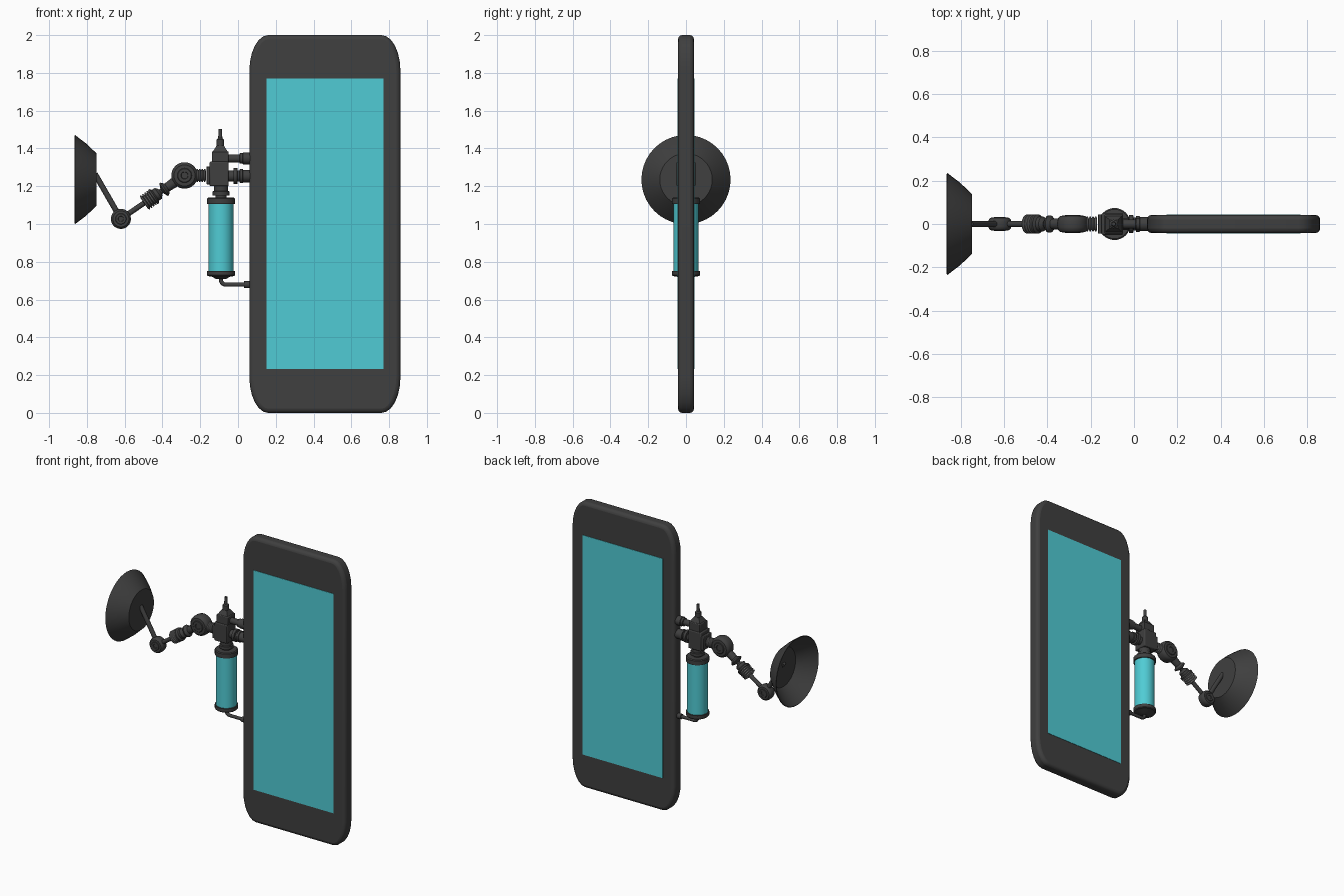
import bpy, bmesh, math
from mathutils import Vector

if "Cube" in bpy.data.objects:
    bpy.data.objects.remove(bpy.data.objects["Cube"], do_unlink=True)


def material(name, rgb):
    m = bpy.data.materials.new(name)
    m.use_nodes = True
    m.diffuse_color = (*rgb, 1)
    m.node_tree.nodes["Principled BSDF"].inputs["Base Color"].default_value = (*rgb, 1)
    return m


DARK = material("charcoal", (0.05, 0.05, 0.05))
TEAL = material("glowing_teal", (0.08, 0.6, 0.66))
STEEL = material("spring_grey", (0.17, 0.17, 0.17))


def finish(name, bm, mat, bevel=0, segments=2):
    bmesh.ops.recalc_face_normals(bm, faces=bm.faces)
    mesh = bpy.data.meshes.new(name)
    bm.to_mesh(mesh)
    bm.free()
    mesh.materials.append(mat)
    ob = bpy.data.objects.new(name, mesh)
    bpy.context.collection.objects.link(ob)
    if bevel:
        mod = ob.modifiers.new("bevel", "BEVEL")
        mod.width, mod.segments = bevel, segments
        mod.limit_method, mod.angle_limit = "ANGLE", math.radians(60)
    bpy.ops.object.select_all(action="DESELECT")
    ob.select_set(True)
    bpy.context.view_layer.objects.active = ob
    bpy.ops.object.shade_smooth_by_angle(angle=math.radians(35))
    return ob


def lathe(name, profile, origin, axis, mat=DARK, steps=32):
    """Revolve (radius, distance) points about an axis from origin."""
    bm = bmesh.new()
    turn = Vector(axis).to_track_quat("Z", "Y")
    pts = [bm.verts.new(Vector(origin) + turn @ Vector((r, 0, d))) for r, d in profile]
    edges = [bm.edges.new(p) for p in zip(pts, pts[1:])]
    bmesh.ops.spin(bm, geom=pts + edges, cent=origin, axis=turn @ Vector((0, 0, 1)),
                   angle=math.tau, steps=steps, use_merge=True)
    bmesh.ops.remove_doubles(bm, verts=bm.verts, dist=0.0002)
    return finish(name, bm, mat)


def rod(name, a, b, radius, mat=DARK):
    span = Vector(b) - Vector(a)
    return lathe(name, [(0, 0), (radius, 0), (radius, span.length), (0, span.length)],
                 a, span, mat, 16)


def box(name, low, high, mat=DARK, bevel=0.0, top=1.0):
    bm = bmesh.new()
    bmesh.ops.create_cube(bm, size=1)
    low, high = Vector(low), Vector(high)
    for v in bm.verts:
        taper = top if v.co.z > 0 else 1
        v.co = Vector((v.co.x * taper, v.co.y * taper, v.co.z)) * (high - low) + (low + high) / 2
    return finish(name, bm, mat, bevel)


# Panel: rounded outline with tall elliptical corners, extruded in depth
bm = bmesh.new()
outline = []
for sx, sz, start in ((1, 1, 0), (-1, 1, 90), (-1, -1, 180), (1, -1, 270)):
    for k in range(7):
        a = math.radians(start + 15 * k)
        outline.append(bm.verts.new((0.46 + sx * 0.3 + 0.1 * math.cos(a), -0.042,
                                     1 + sz * 0.81 + 0.19 * math.sin(a))))
slab = bmesh.ops.extrude_face_region(bm, geom=[bm.faces.new(outline)])
bmesh.ops.translate(bm, vec=(0, 0.084, 0),
                    verts=[g for g in slab["geom"] if isinstance(g, bmesh.types.BMVert)])
outline_face = [f for f in bm.faces if len(f.verts) > 4]
if len(outline_face) < 2:
    bmesh.ops.holes_fill(bm, edges=bm.edges)
finish("panel_body", bm, DARK, 0.022, 3)

# Screens on both sides
for side, y in (("front", -0.0425), ("back", 0.0425)):
    box(side + "_screen", (0.15, y - 0.002, 0.233), (0.77, y + 0.002, 1.77), TEAL)

# Hollow cup opening to the model's right
lathe("cup", [(0, 0), (0.139, 0), (0.192, 0.056), (0.236, 0.114),
              (0.232, 0.116), (0.187, 0.061), (0.135, 0.006), (0, 0.006)],
      (-0.749, 0, 1.235), (-1, 0, 0), DARK, 40)

# Jointed arm
elbow, shoulder = Vector((-0.62, 0, 1.027)), Vector((-0.283, 0, 1.257))
reach = shoulder - elbow
rod("cup_rod", (-0.757, 0, 1.265), elbow, 0.015)


def joint(name, c, r, h):
    half = [(0, h * 0.9), (r * 0.25, h * 0.9), (r * 0.28, h), (r * 0.5, h), (r * 0.55, h * 0.92),
            (r * 0.8, h * 0.9), (r * 0.95, h * 0.68), (r, h * 0.35)]
    lathe(name, half + [(a, -b) for a, b in reversed(half)], c, (0, 1, 0))


joint("elbow_joint", elbow, 0.053, 0.032)
joint("shoulder_joint", shoulder, 0.07, 0.042)
rod("forearm_rod", elbow, shoulder, 0.014)


def spring(name, start, axis, radius, count, pitch):
    """A stack of rounded coils."""
    prof = [(0, 0)]
    for i in range(count):
        prof += [(radius * 0.75, i * pitch), (radius, (i + 0.3) * pitch), (radius, (i + 0.7) * pitch)]
    lathe(name, prof + [(radius * 0.75, count * pitch), (0, count * pitch)], start, axis, STEEL, 24)


along = reach.normalized()
spring("arm_spring", elbow + along * 0.148, along, 0.044, 4, 0.014)
lathe("arm_spring_collar", [(0, 0), (0.045, 0), (0.045, 0.01), (0.034, 0.018), (0.034, 0.036),
                            (0.018, 0.05), (0, 0.05)], elbow + along * 0.204, along)
lathe("arm_socket", [(0, 0), (0.014, 0), (0.04, 0.012), (0.04, 0.02), (0.024, 0.034),
                     (0.028, 0.09), (0, 0.09)], elbow + along * 0.262, along)
spring("shoulder_spring", (-0.222, 0, 1.257), (1, 0, 0), 0.034, 4, 0.013)

# Valve block with tapered top and spout
box("valve_block", (-0.15, -0.05, 1.2), (-0.05, 0.05, 1.33), bevel=0.006)
box("valve_flange", (-0.167, -0.045, 1.21), (-0.145, 0.045, 1.305), bevel=0.004)
box("valve_crown", (-0.138, -0.043, 1.325), (-0.05, 0.043, 1.385), bevel=0.005)
box("valve_cone", (-0.133, -0.038, 1.383), (-0.055, 0.038, 1.415), top=0.5)
lathe("valve_spout", [(0, 0), (0.02, 0), (0.02, 0.045), (0.011, 0.052), (0.009, 0.1), (0, 0.1)],
      (-0.094, 0, 1.402), (0, 0, 1), DARK, 20)

# Pipe fittings from the block to the panel
lathe("upper_fitting", [(0, 0), (0.021, 0), (0.021, 0.068), (0.028, 0.07), (0.028, 0.085),
                        (0.032, 0.087), (0.032, 0.13), (0, 0.13)], (-0.06, 0, 1.347), (1, 0, 0))
lathe("lower_fitting", [(0, 0), (0.028, 0), (0.028, 0.035), (0.042, 0.037), (0.042, 0.056),
                        (0.03, 0.058), (0.03, 0.068), (0.038, 0.07), (0.038, 0.085),
                        (0.033, 0.087), (0.033, 0.13), (0, 0.13)], (-0.06, 0, 1.254), (1, 0, 0))

# Canister
base = (-0.09, 0, 0)
lathe("canister_neck", [(0, 1.13), (0.03, 1.13), (0.03, 1.15), (0.045, 1.152), (0.045, 1.172),
                        (0.038, 1.175), (0.038, 1.21), (0, 1.21)], base, (0, 0, 1))
lathe("canister_top_cap", [(0, 1.105), (0.074, 1.105), (0.074, 1.135), (0.068, 1.14), (0, 1.14)],
      base, (0, 0, 1))
lathe("canister_glass", [(0, 0.745), (0.066, 0.745), (0.066, 1.11), (0, 1.11)],
      base, (0, 0, 1), TEAL)
lathe("canister_bottom_cap", [(0, 0.708), (0.025, 0.708), (0.05, 0.722), (0.07, 0.724),
                              (0.074, 0.729), (0.074, 0.752), (0, 0.752)], base, (0, 0, 1))

# Feed tube curving from the canister to the panel
curve = bpy.data.curves.new("feed_tube", "CURVE")
curve.dimensions, curve.bevel_depth, curve.bevel_resolution = "3D", 0.011, 3
path = curve.splines.new("POLY")
bend = [(-0.065 - 0.025 * math.cos(a), 0.704 - 0.025 * math.sin(a))
        for a in (math.radians(15 * k) for k in range(7))]
points = [(-0.09, 0.72)] + bend + [(0.08, 0.679)]
path.points.add(len(points) - 1)
for p, (x, z) in zip(path.points, points):
    p.co = (x, 0, z, 1)
curve.materials.append(DARK)
bpy.context.collection.objects.link(bpy.data.objects.new("feed_tube", curve))
rod("feed_tube_fitting", (0.032, 0, 0.679), (0.07, 0, 0.679), 0.018)
